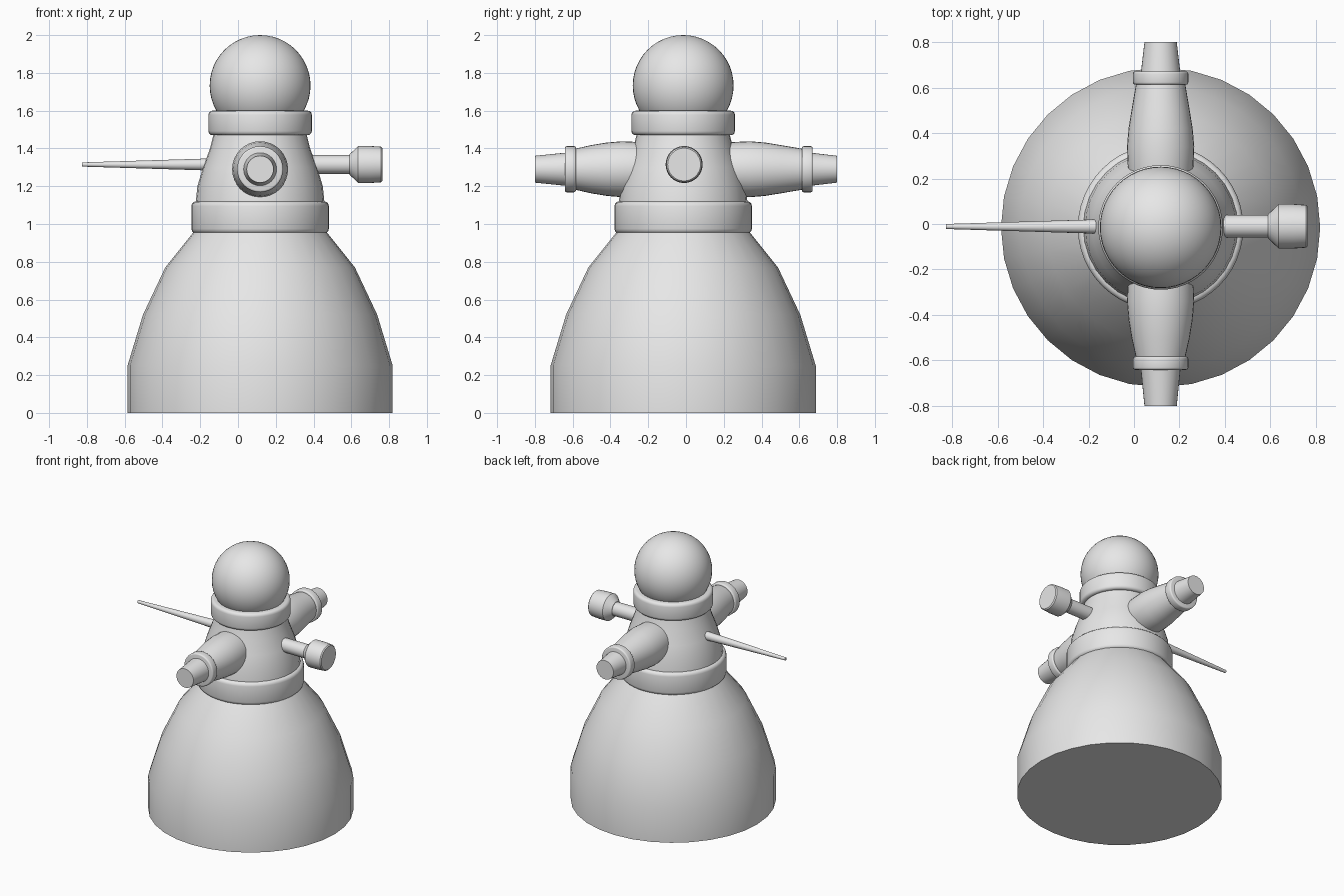
import bpy, bmesh, math
from mathutils import Matrix, Vector

cube = bpy.data.objects.get("Cube")
if cube:
    bpy.data.objects.remove(cube, do_unlink=True)

CX, CY = 0.117, -0.015      # body axis
ARM_Z, SIDE_Z = 1.29, 1.315  # heights of the arms and side pieces

grey = bpy.data.materials.new("light grey")
grey.use_nodes = True
grey.diffuse_color = (0.8, 0.8, 0.8, 1)
grey.node_tree.nodes["Principled BSDF"].inputs["Base Color"].default_value = (0.8, 0.8, 0.8, 1)


def finish(obj, angle=35):
    obj.data.materials.append(grey)
    bpy.ops.object.select_all(action='DESELECT')
    obj.select_set(True)
    bpy.context.view_layer.objects.active = obj
    bpy.ops.object.shade_smooth_by_angle(angle=math.radians(angle))


def lathe(name, profile, origin, axis=(0, 0, 1), sides=32):
    """Closed turned solid from (distance along axis, radius) pairs."""
    bm = bmesh.new()
    rings = []
    for d, r in profile:
        ring = []
        for i in range(sides):
            a = math.tau * i / sides
            ring.append(bm.verts.new((r * math.cos(a), r * math.sin(a), d)))
        rings.append(ring)
    for low, high in zip(rings, rings[1:]):
        for i in range(sides):
            j = (i + 1) % sides
            bm.faces.new((low[i], low[j], high[j], high[i]))
    bm.faces.new(rings[0][::-1])
    bm.faces.new(rings[-1])
    turn = Vector((0, 0, 1)).rotation_difference(Vector(axis)).to_matrix().to_4x4()
    bm.transform(Matrix.Translation(origin) @ turn)
    mesh = bpy.data.meshes.new(name)
    bm.to_mesh(mesh)
    bm.free()
    obj = bpy.data.objects.new(name, mesh)
    bpy.context.collection.objects.link(obj)
    finish(obj)
    return obj


def band(low, high, radius, round_off):
    """Profile of a ring with rounded rims."""
    steps = [math.radians(a) for a in (0, 30, 60, 90)]
    rim = [(round_off * (1 - math.cos(a)), radius - round_off * (1 - math.sin(a))) for a in steps]
    return [(low + d, r) for d, r in rim] + [(high - d, r) for d, r in reversed(rim)]


# Body stack
base = (CX, CY, 0)
lathe("skirt", [(0, 0.702), (0.25, 0.702), (0.52, 0.62), (0.77, 0.502), (0.96, 0.35)], base)
lathe("belt", band(0.95, 1.12, 0.364, 0.025), base, sides=48)
lathe("torso", [(1.1, 0.342), (1.2, 0.332), (1.3, 0.302), (1.4, 0.265), (1.48, 0.245)], base)
lathe("collar", band(1.47, 1.6, 0.274, 0.022), base, sides=48)

# Head
bpy.ops.mesh.primitive_uv_sphere_add(segments=48, ring_count=24, radius=0.267,
                                     location=(CX, CY, 1.733))
head = bpy.context.object
head.name = "head"
finish(head)

# Front and back arms, each with a cuff and a tapered hand
for label, way, cuff in (("front", -1, 0.583), ("back", 1, 0.613)):
    origin, axis = (CX, 0, ARM_Z), (0, way, 0)
    lathe(label + "_arm", [(0.1, 0.125), (0.25, 0.144), (0.34, 0.148), (0.42, 0.141),
                           (0.5, 0.128), (cuff + 0.01, 0.107)], origin, axis)
    lathe(label + "_cuff", band(cuff, cuff + 0.058, 0.122, 0.01), origin, axis)
    lathe(label + "_hand", [(cuff, 0.093), (0.8, 0.071)], origin, axis)

# Spike on the right side
lathe("spike", [(0.1, 0.034), (0.18, 0.031), (0.826, 0.011)],
      (0, -0.011, SIDE_Z), (-1, 0, 0), 16)

# Mallet on the left side
side = (0, -0.01, SIDE_Z)
lathe("mallet_handle", [(0.3, 0.05), (0.6, 0.05)], side, (1, 0, 0), 24)
lathe("mallet_head", [(0.59, 0.053), (0.636, 0.098), (0.7, 0.098), (0.757, 0.094), (0.764, 0.087)],
      side, (1, 0, 0))
